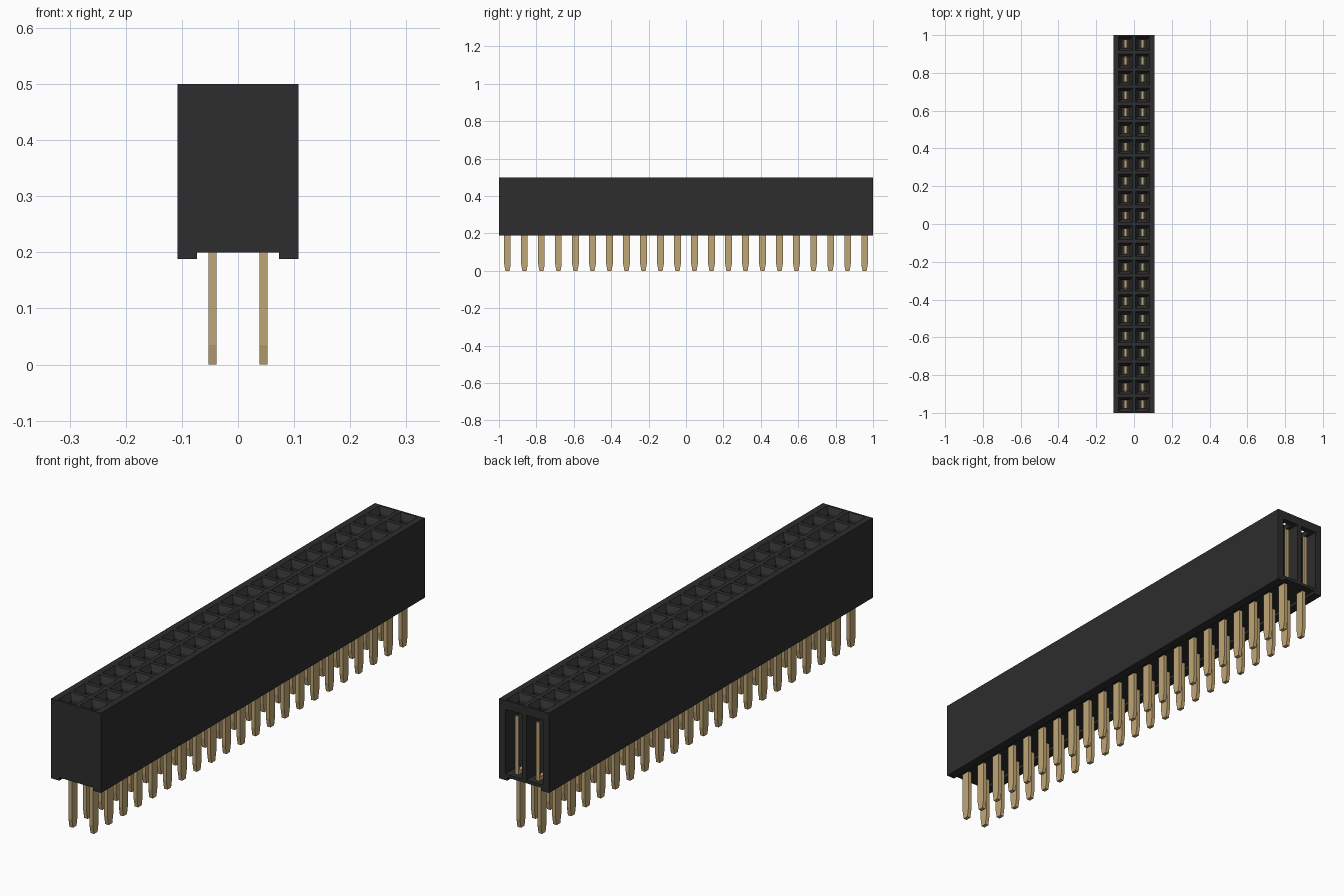
import bpy, bmesh
from mathutils import Vector

if "Cube" in bpy.data.objects:
    bpy.data.objects.remove(bpy.data.objects["Cube"], do_unlink=True)


def material(name, rgb):
    m = bpy.data.materials.new(name)
    m.use_nodes = True
    m.diffuse_color = (*rgb, 1)
    bsdf = m.node_tree.nodes["Principled BSDF"]
    bsdf.inputs["Base Color"].default_value = (*rgb, 1)
    bsdf.inputs["Roughness"].default_value = 0.6
    return m


def finish(bm, name, mat):
    mesh = bpy.data.meshes.new(name)
    bm.to_mesh(mesh)
    bm.free()
    mesh.materials.append(mat)
    obj = bpy.data.objects.new(name, mesh)
    bpy.context.collection.objects.link(obj)
    return obj


def face(bm, points, normal):
    """Add a face that looks along the given direction."""
    f = bm.faces.new([bm.verts.new(p) for p in points])
    f.normal_update()
    if f.normal.dot(Vector(normal)) < 0:
        f.normal_flip()


black = material("black plastic", (0.026, 0.026, 0.026))
gold = material("gold metal", (0.53, 0.385, 0.18))

ROWS = 22
PITCH = 2 / ROWS
HALF = PITCH / 2
WIDE, TOP, LOW, BASE = 0.108, 0.5, 0.188, 0.2
SKID, CELL, FLOOR, LIP = 0.073, 0.036, 0.212, 0.465

bm = bmesh.new()

# Outer shell: channelled profile run along the length, closed at the front
profile = [(-WIDE, TOP), (-WIDE, LOW), (-SKID, LOW), (-SKID, BASE),
           (SKID, BASE), (SKID, LOW), (WIDE, LOW), (WIDE, TOP)]
for (x0, z0), (x1, z1) in zip(profile, profile[1:]):
    face(bm, [(x0, -1, z0), (x1, -1, z1), (x1, 1, z1), (x0, 1, z0)],
         (z1 - z0, 0, x0 - x1))
face(bm, [(x, -1, z) for x, z in profile], (0, -1, 0))

# Top borders beside the two columns of sockets
for s in (-1, 1):
    face(bm, [(s * PITCH, -1, TOP), (s * WIDE, -1, TOP),
              (s * WIDE, 1, TOP), (s * PITCH, 1, TOP)], (0, 0, 1))

# Open back end: frame around the last two sockets
frame = [(-WIDE, WIDE, LIP, TOP), (-HALF + CELL, HALF - CELL, BASE, LIP)]
for s in (-1, 1):
    frame += [(s * (HALF + CELL), s * WIDE, BASE, LIP),
              (s * (HALF - CELL), s * (HALF + CELL), BASE, FLOOR),
              (s * SKID, s * WIDE, LOW, BASE)]
for x0, x1, z0, z1 in frame:
    face(bm, [(x0, 1, z0), (x1, 1, z0), (x1, 1, z1), (x0, 1, z1)], (0, 1, 0))

# Sockets: rings of (half size, height), with inward and upward facing weights
rings = [(HALF, TOP), (0.037, TOP), (0.022, 0.478), (0.022, LIP),
         (CELL, LIP), (CELL, FLOOR)]
facing = [(0, 1), (1, 1), (1, 0), (0, -1), (1, 0)]
sides = [(1, 0), (0, 1), (-1, 0), (0, -1)]


def ring_point(cx, cy, ring, sx, sy, last):
    h, z = ring
    y = 1 if last and h == CELL and sy > 0 else cy + sy * h
    return (cx + sx * h, y, z)


for row in range(ROWS):
    cy = -1 + HALF + row * PITCH
    last = row == ROWS - 1
    for cx in (-HALF, HALF):
        for step, (a, b) in enumerate(zip(rings, rings[1:])):
            inward, up = facing[step]
            for dx, dy in sides:
                if last and dy == 1 and step == len(facing) - 1:
                    continue
                p, q = (dx - dy, dy + dx), (dx + dy, dy - dx)
                pts = [ring_point(cx, cy, r, *c, last)
                       for r, c in ((a, p), (a, q), (b, q), (b, p))]
                face(bm, pts, (-dx * inward, -dy * inward, up))
        corners = [(-1, -1), (1, -1), (1, 1), (-1, 1)]
        face(bm, [ring_point(cx, cy, rings[-1], *c, last) for c in corners],
             (0, 0, 1))
bmesh.ops.remove_doubles(bm, verts=bm.verts, dist=0.0001)
finish(bm, "socket_housing", black)

# Contact: tapered flat pin below, two spring blades above
half = [(0.011, 0), (0.0175, 0.035), (0.0175, 0.213), (0.027, 0.213),
        (0.027, 0.44), (0.019, 0.44), (0.019, 0.228)]
outline = half + [(-y, z) for y, z in reversed(half)]
THICK = 0.015
bm = bmesh.new()
x0, y0 = -HALF - THICK / 2, -1 + HALF
blade = bm.faces.new([bm.verts.new((x0, y0 + y, z)) for y, z in outline])
out = bmesh.ops.extrude_face_region(bm, geom=[blade])
moved = [v for v in out["geom"] if isinstance(v, bmesh.types.BMVert)]
bmesh.ops.translate(bm, verts=moved, vec=(THICK, 0, 0))
bmesh.ops.recalc_face_normals(bm, faces=bm.faces)
contacts = finish(bm, "contact_pins", gold)

# Repeat the contact over both columns and all rows
for label, count, offset in (("columns", 2, (PITCH, 0, 0)),
                             ("rows", ROWS, (0, PITCH, 0))):
    array = contacts.modifiers.new(label, "ARRAY")
    array.count = count
    array.use_relative_offset = False
    array.use_constant_offset = True
    array.constant_offset_displace = offset
